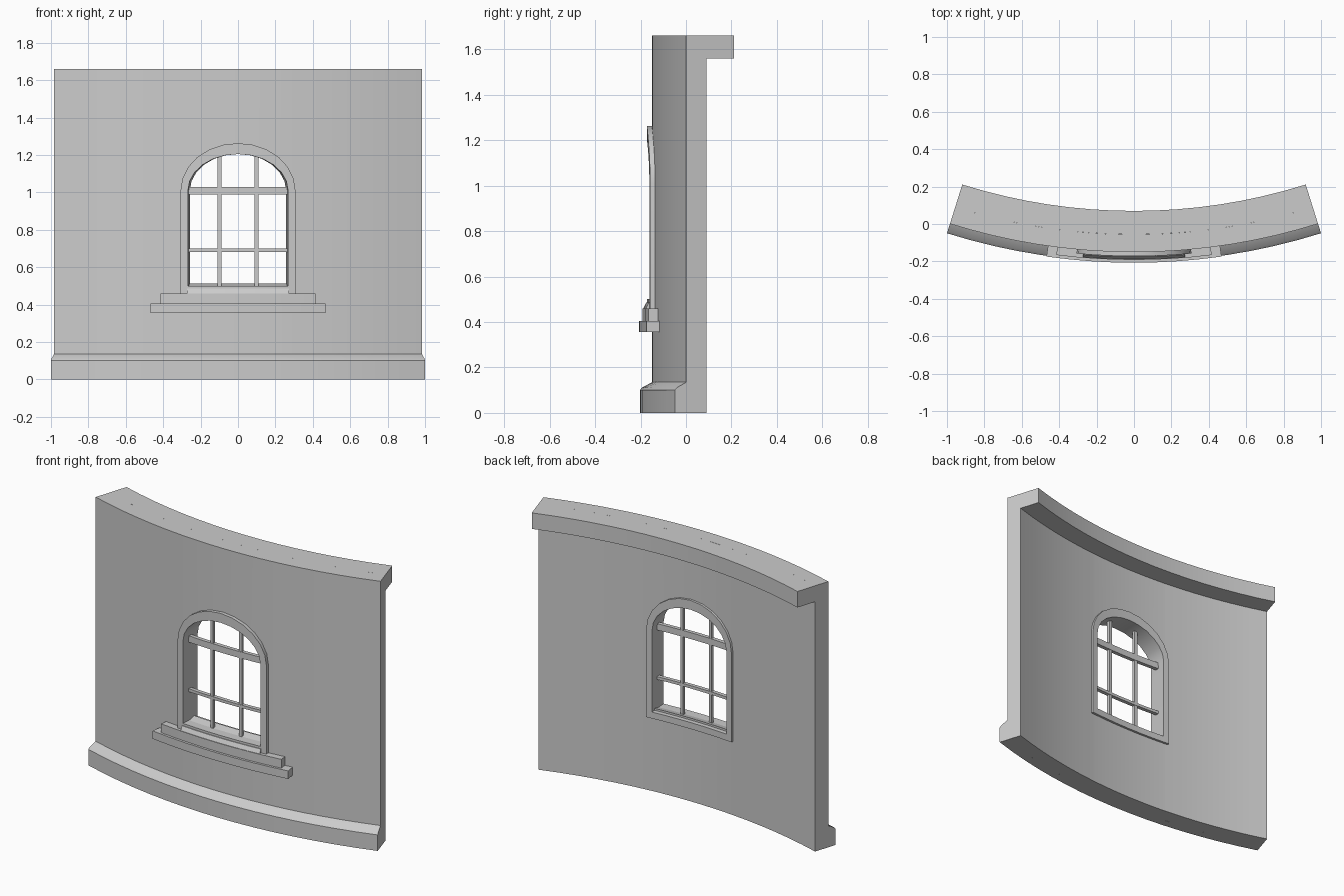
import bpy, bmesh, math
from mathutils import Vector

if "Cube" in bpy.data.objects:
    bpy.data.objects.remove(bpy.data.objects["Cube"])

R_FRONT, R_BACK, CY = 3.28, 3.186, 3.13   # wall radii and arc centre
HALF, HEIGHT = 0.984, 1.66


def bend(x, r, z):
    """Map (x on the front face, radius, height) onto the curved wall."""
    a = math.asin(x / R_FRONT)
    return Vector((r * math.sin(a), CY - r * math.cos(a), z))


def finish(name, bm):
    bmesh.ops.remove_doubles(bm, verts=bm.verts, dist=1e-5)
    bmesh.ops.recalc_face_normals(bm, faces=bm.faces)
    me = bpy.data.meshes.new(name)
    bm.to_mesh(me)
    bm.free()
    ob = bpy.data.objects.new(name, me)
    bpy.context.collection.objects.link(ob)
    bpy.ops.object.select_all(action='DESELECT')
    ob.select_set(True)
    bpy.context.view_layer.objects.active = ob
    bpy.ops.object.shade_smooth_by_angle(angle=math.radians(25))
    return ob


def loft(bm, rings, closed=False, caps=(True, True)):
    """Skin a list of equal rings of points."""
    vs = [[bm.verts.new(p) for p in ring] for ring in rings]
    pairs = list(zip(vs, vs[1:])) + ([(vs[-1], vs[0])] if closed else [])
    for a, b in pairs:
        for i in range(len(a)):
            j = (i + 1) % len(a)
            bm.faces.new((a[i], a[j], b[j], b[i]))
    if not closed:
        for ring, cap in zip((vs[0], vs[-1]), caps):
            if cap:
                bm.faces.new(ring)


def span(x0, x1, n):
    return [x0 + (x1 - x0) * i / n for i in range(n + 1)]


def sweep(name, profile, x0, x1, n):
    """Sweep an (r, z) profile along the wall's arc."""
    bm = bmesh.new()
    loft(bm, [[bend(x, r, z) for r, z in profile] for x in span(x0, x1, n)])
    return finish(name, bm)


def rect(r0, r1, z0, z1):
    return [(r0, z0), (r1, z0), (r1, z1), (r0, z1)]


def arch(w, rise, n=12, spring=1.01):
    return [(-w * math.cos(math.pi * i / n), spring + rise * math.sin(math.pi * i / n))
            for i in range(n + 1)]


# Curved wall: two piers, the part under the window and the part over the arch
bm = bmesh.new()
opening = arch(0.287, 0.22)


def wall_part(cols, caps):
    loft(bm, [[bend(x, r, z) for r, z in rect(R_BACK, R_FRONT, z0, z1)]
              for x, z0, z1 in cols], caps=caps)


wall_part([(x, 0, HEIGHT) for x in span(-HALF, -0.287, 6)], (True, False))
wall_part([(x, 0, HEIGHT) for x in span(0.287, HALF, 6)], (False, True))
wall_part([(x, 0, 0.48) for x, z in opening], (False, False))
wall_part([(x, z, HEIGHT) for x, z in opening], (False, False))
finish("wall", bm)

# Base plinth on the front, cornice on the back
sweep("plinth", [(R_FRONT, 0), (3.333, 0), (3.333, 0.10), (3.322, 0.112), (R_FRONT, 0.135)],
      -HALF, HALF, 16)
sweep("cornice", rect(3.06, R_BACK, 1.56, HEIGHT), -HALF, HALF, 16)

# Window frame: closed loop through the full wall thickness
inner = arch(0.266, 0.195) + [(x, 0.50) for x in span(0.266, -0.266, 6)]
outer = arch(0.305, 0.253) + [(x, 0.46) for x in span(0.305, -0.305, 6)]
bm = bmesh.new()
loft(bm, [[bend(xi, 3.172, zi), bend(xi, 3.302, zi), bend(xo, 3.302, zo), bend(xo, 3.172, zo)]
          for (xi, zi), (xo, zo) in zip(inner, outer)], closed=True)
finish("window_frame", bm)

# Stepped outer sill with a sloping ledge up into the opening
sweep("sill_lower", rect(3.25, 3.337, 0.355, 0.405), -0.46, 0.46, 8)
sweep("sill_upper", rect(3.25, 3.322, 0.405, 0.46), -0.41, 0.41, 8)
sweep("sill_slope", [(3.20, 0.46), (3.318, 0.46), (3.305, 0.485), (3.20, 0.512)], -0.27, 0.27, 6)

# Window bars
for name, z, h, w in (("bar_low", 0.69, 0.009, 0.268), ("bar_high", 1.01, 0.02, 0.268)):
    sweep(name, rect(3.228, 3.252, z - h, z + h), -w, w, 6)
for name, x in (("bar_left", -0.10), ("bar_right", 0.10)):
    sweep(name, rect(3.23, 3.25, 0.49, 1.205), x - 0.01, x + 0.01, 1)
